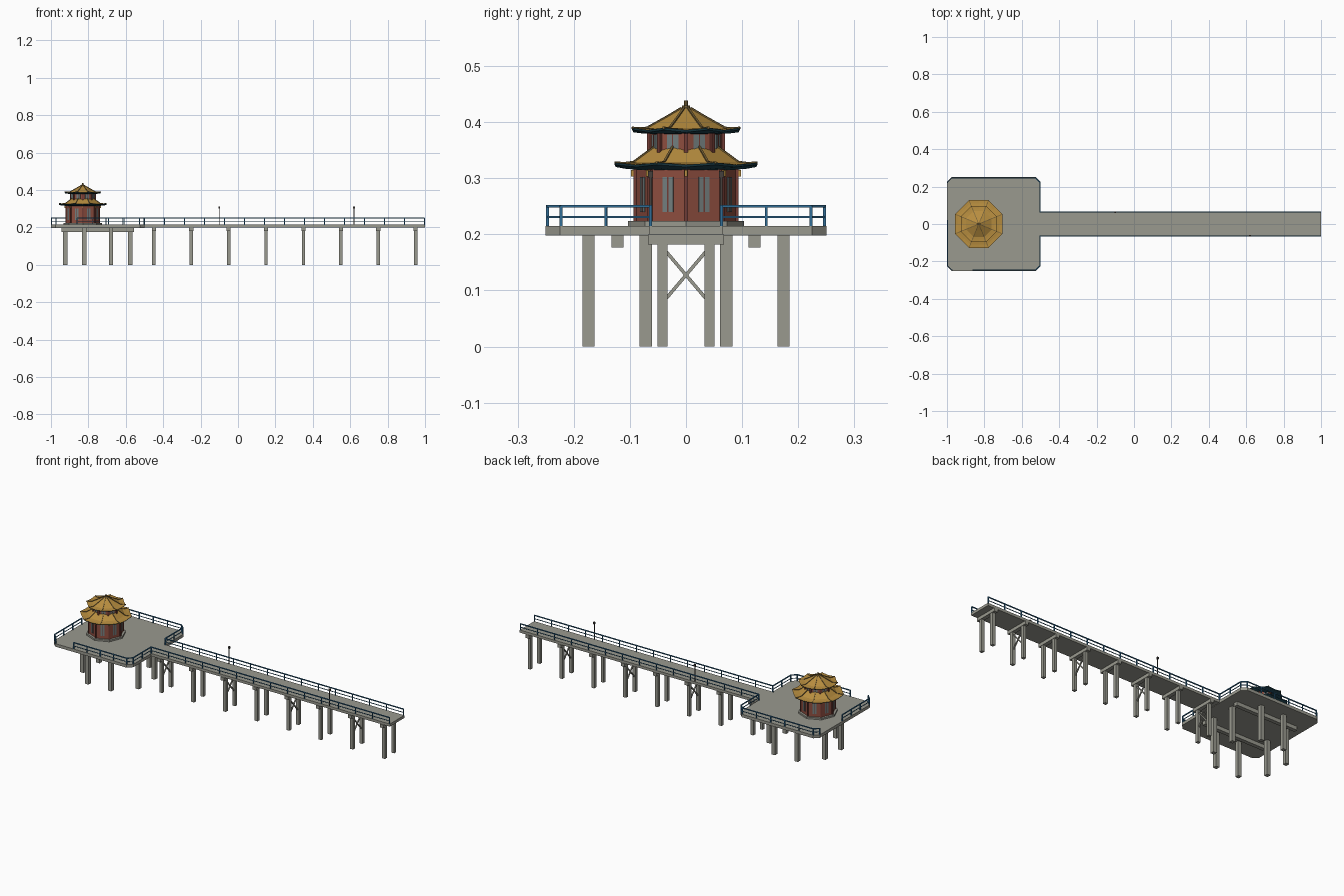
import bpy, bmesh, math
from mathutils import Vector, Matrix

if "Cube" in bpy.data.objects:
    bpy.data.objects.remove(bpy.data.objects["Cube"])


def material(name, r, g, b):
    m = bpy.data.materials.new(name)
    m.use_nodes = True
    m.diffuse_color = (r, g, b, 1)
    m.node_tree.nodes["Principled BSDF"].inputs["Base Color"].default_value = (r, g, b, 1)
    return m


CONCRETE = material("concrete grey", .32, .32, .275)
BLUE = material("railing blue", .03, .15, .30)
RED = material("wall red", .27, .075, .05)
DARK_RED = material("column red", .17, .045, .035)
GOLD = material("roof gold", .48, .27, .05)
RIDGE = material("ridge bronze", .20, .13, .04)
TEAL = material("eave teal", .015, .065, .09)
PANE = material("window grey", .17, .21, .21)
DARK = material("lamp dark", .06, .05, .045)

DECK = .215                      # deck height
CX = -.83                        # pavilion centre
EIGHTH = math.pi / 4


def finish(name, bm, *mats):
    bmesh.ops.recalc_face_normals(bm, faces=bm.faces)
    me = bpy.data.meshes.new(name)
    bm.to_mesh(me)
    bm.free()
    for m in mats:
        me.materials.append(m)
    ob = bpy.data.objects.new(name, me)
    bpy.context.collection.objects.link(ob)
    return ob


def box(bm, centre, size, turn=0):
    mat = Matrix.Translation(centre) @ Matrix.Rotation(turn, 4, 'Z') @ Matrix.Diagonal((*size, 1))
    bmesh.ops.create_cube(bm, size=1, matrix=mat)


def bar(bm, p, q, w):
    p, q = Vector(p), Vector(q)
    rot = (q - p).to_track_quat('Z', 'Y').to_matrix().to_4x4()
    mat = Matrix.Translation((p + q) / 2) @ rot @ Matrix.Diagonal((w, w, (q - p).length, 1))
    bmesh.ops.create_cube(bm, size=1, matrix=mat)


def slab(bm, outline, z0, z1):
    face = bm.faces.new([bm.verts.new((x, y, z0)) for x, y in outline])
    top = bmesh.ops.extrude_face_region(bm, geom=[face])
    verts = [v for v in top["geom"] if isinstance(v, bmesh.types.BMVert)]
    bmesh.ops.translate(bm, verts=verts, vec=(0, 0, z1 - z0))


def octagon(r, turn=0):
    return [(CX + r * math.cos(i * EIGHTH + turn), r * math.sin(i * EIGHTH + turn)) for i in range(8)]


# Decks
bm = bmesh.new()
slab(bm, [(-1, -.225), (-.975, -.25), (-.525, -.25), (-.5, -.225),
          (-.5, .225), (-.525, .25), (-.975, .25), (-1, .225)], .198, DECK)
finish("platform_deck", bm, CONCRETE)
bm = bmesh.new()
box(bm, (.25, 0, .2075), (1.5, .13, .015))
finish("walkway_deck", bm, CONCRETE)

# Walkway supports, every second one braced
bm = bmesh.new()
for i in range(8):
    x = -.45 + .2 * i
    box(bm, (x, 0, .191), (.022, .136, .018))
    for s in (-1, 1):
        box(bm, (x, s * .042, .0925), (.018, .018, .185))
        if i % 2 == 0:
            bar(bm, (x, -s * .036, .085), (x, s * .036, .17), .006)
finish("walkway_supports", bm, CONCRETE)

# Platform supports: ring of piles and two long beams
bm = bmesh.new()
for i in range(8):
    a = (i + .5) * EIGHTH
    box(bm, (-.75 + .188 * math.cos(a), .188 * math.sin(a), .1), (.022, .022, .2))
for s in (-1, 1):
    box(bm, (-.75, s * .122, .188), (.39, .022, .022))
finish("platform_supports", bm, CONCRETE)


# Railings
def railing(bm, a, b, count):
    a, b = Vector((*a, DECK)), Vector((*b, DECK))
    for z, w in ((.035, .005), (.016, .003)):
        up = Vector((0, 0, z))
        bar(bm, a + up, b + up, w)
    for i in range(count + 1):
        p = a.lerp(b, i / count)
        box(bm, p + Vector((0, 0, .0175)), (.005, .005, .037))


bm = bmesh.new()
for s in (-1, 1):
    railing(bm, (-.5, s * .063), (.997, s * .063), 14)
finish("walkway_railing", bm, BLUE)

bm = bmesh.new()
E, C = .247, .223
for s in (-1, 1):
    railing(bm, (-.503, s * .063), (-.503, s * C), 2)
    railing(bm, (-.503, s * C), (-.527, s * E), 1)
    railing(bm, (-.973, s * E), (-.997, s * C), 1)
railing(bm, (-.86, -E), (-.527, -E), 4)
railing(bm, (-.973, E), (-.527, E), 5)
railing(bm, (-.997, -C), (-.997, .02), 3)
finish("platform_railing", bm, BLUE)

# Lamps
for name, x, y in (("back_lamp", -.1, .063), ("front_lamp", .62, -.063)):
    bm = bmesh.new()
    box(bm, (x, y, .258), (.004, .004, .09))
    box(bm, (x, y, .307), (.009, .009, .012))
    finish(name, bm, DARK)

# Pavilion base and walls
bm = bmesh.new()
slab(bm, octagon(.103), DECK, .224)
finish("pavilion_base", bm, CONCRETE)


def storey(name, r, z0, z1, pane_w, pane_z0, pane_z1):
    bm = bmesh.new()
    slab(bm, octagon(r), z0, z1)
    finish(name + "_walls", bm, RED)
    cols, panes, frames = bmesh.new(), bmesh.new(), bmesh.new()
    inner = r * math.cos(EIGHTH / 2)
    mid, high = (pane_z0 + pane_z1) / 2, pane_z1 - pane_z0
    for i, (x, y) in enumerate(octagon(r)):
        box(cols, (x, y, (z0 + z1) / 2), (.007, .007, z1 - z0), i * EIGHTH)
        a = (i + .5) * EIGHTH
        out = Vector((math.cos(a), math.sin(a), 0))
        side = Vector((-out.y, out.x, 0))
        foot = Vector((CX, 0, mid)) + out * inner
        for s in (-1, 1):
            box(panes, foot + side * s * (pane_w / 2 + .001), (.003, pane_w, high), a)
        box(frames, foot, (.004, .0025, high), a)
    finish(name + "_columns", cols, DARK_RED)
    finish(name + "_windows", panes, PANE)
    finish(name + "_window_bars", frames, DARK_RED)


storey("lower", .09, .224, .322, .009, .24, .302)
storey("upper", .066, .322, .385, .010, .347, .378)

# Gold brackets under the lower eave
bm = bmesh.new()
for i, (x, y) in enumerate(octagon(.094)):
    box(bm, (x, y, .309), (.008, .005, .012), i * EIGHTH)
finish("eave_brackets", bm, GOLD)


# Roofs: rings of corner and middle points, with lifted corners
def roof(name, rings, gold_from):
    bm = bmesh.new()
    loops = []
    for apothem, z, lift in rings:
        loop = []
        for i in range(16):
            a = i * EIGHTH / 2
            r = apothem / math.cos(EIGHTH / 2) if i % 2 else apothem
            h = z + lift if i % 2 else z
            loop.append(bm.verts.new((CX + r * math.cos(a), r * math.sin(a), h)))
        loops.append(loop)
    for k in range(len(loops) - 1):
        for i in range(16):
            j = (i + 1) % 16
            f = bm.faces.new((loops[k][i], loops[k][j], loops[k + 1][j], loops[k + 1][i]))
            f.material_index = 1 if k >= gold_from else 0
    bm.faces.new(loops[0])
    f = bm.faces.new(loops[-1])
    f.material_index = 1
    # hip ridges follow the corners of the gold rings
    hips = bmesh.new()
    for i in range(1, 16, 2):
        for k in range(gold_from, len(loops) - 1):
            bar(hips, loops[k][i].co, loops[k + 1][i].co, .004)
    finish(name, bm, TEAL, GOLD)
    finish(name + "_ridges", hips, RIDGE)


roof("lower_roof", [(.085, .315, 0), (.108, .317, 0), (.125, .32, .004), (.127, .324, .004),
                    (.110, .326, .001), (.093, .329, 0), (.055, .357, 0)], 3)
roof("upper_roof", [(.055, .379, 0), (.078, .380, 0), (.094, .382, .004), (.096, .386, .004),
                    (.083, .388, .001), (.069, .390, 0), (.035, .409, 0), (.008, .425, 0)], 3)

# Finial
bm = bmesh.new()
slab(bm, octagon(.008, EIGHTH / 2), .422, .430)
slab(bm, octagon(.0035, EIGHTH / 2), .430, .439)
finish("finial", bm, RIDGE)
